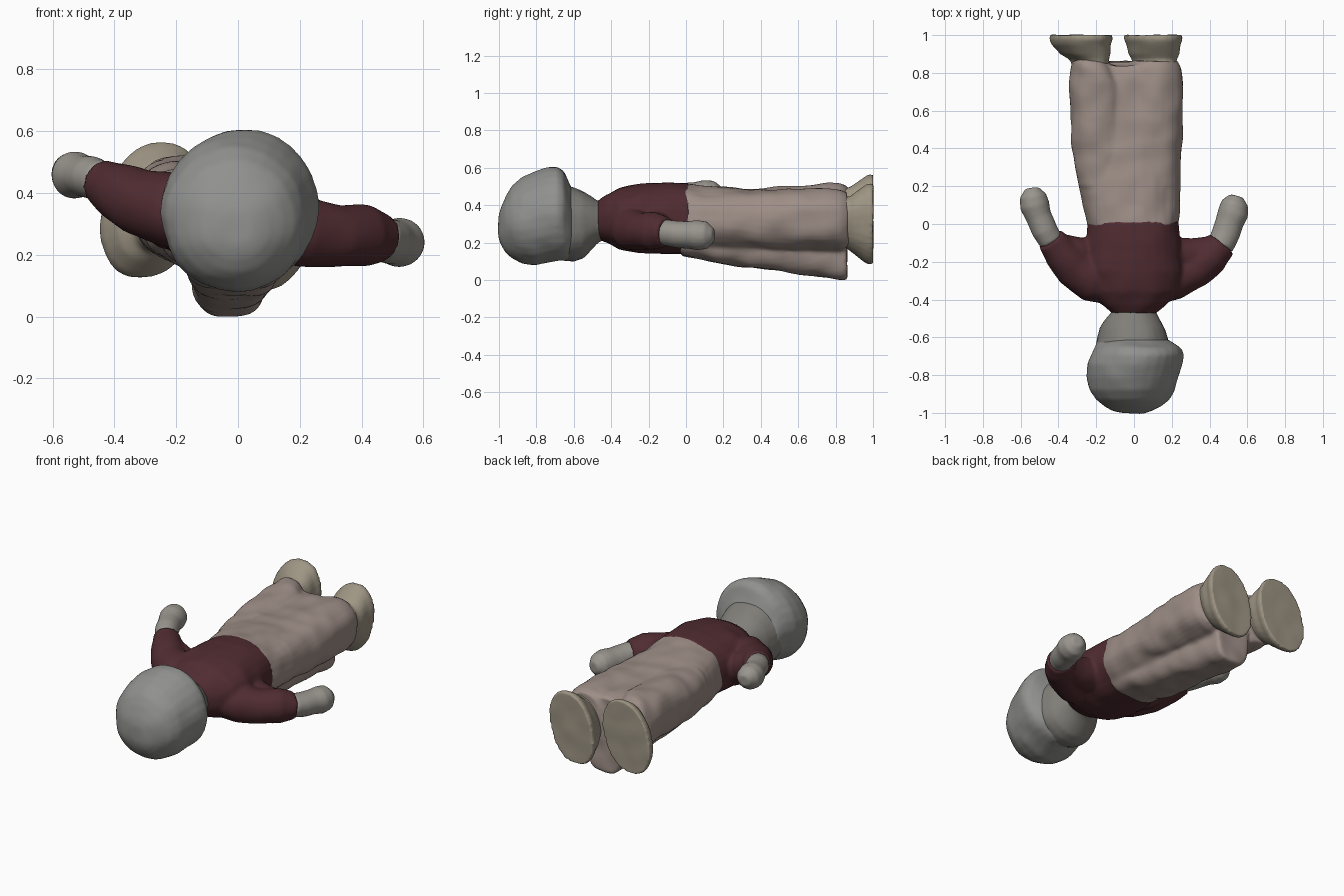
import bpy, bmesh, math
from mathutils import Vector, noise, bvhtree

if "Cube" in bpy.data.objects:
    bpy.data.objects.remove(bpy.data.objects["Cube"])

N = 28
PARTS = []


def mat(name, rgb):
    m = bpy.data.materials.new(name)
    m.diffuse_color = (*rgb, 1)
    m.use_nodes = True
    m.node_tree.nodes["Principled BSDF"].inputs["Base Color"].default_value = m.diffuse_color
    return m


MAROON = mat("maroon", (0.08, 0.025, 0.03))
CLOTH = mat("cloth", (0.34, 0.27, 0.24))
SHOE = mat("shoe", (0.34, 0.30, 0.23))
SKIN = mat("skin", (0.32, 0.30, 0.27))
FACE = mat("face", (0.22, 0.21, 0.19))
CAP = mat("cap", (0.28, 0.28, 0.27))


def skin_rings(bm, rings):
    """Bridge closed rings of points and cap both ends."""
    vr = [[bm.verts.new(p) for p in r] for r in rings]
    for a, b in zip(vr, vr[1:]):
        for i in range(N):
            j = (i + 1) % N
            bm.faces.new((a[i], a[j], b[j], b[i]))
    bm.faces.new(vr[0])
    bm.faces.new(vr[-1])


def loft(bm, sections, power=2.0, shear=0.0):
    """Sections along y: (y, x0, x1, z0, z1)."""
    rings = []
    for y, x0, x1, z0, z1 in sections:
        ring = []
        for i in range(N):
            t = 2 * math.pi * i / N
            c, s = math.cos(t), math.sin(t)
            u = math.copysign(abs(c) ** (2 / power), c)
            v = math.copysign(abs(s) ** (2 / power), s)
            ring.append(((x0 + x1) / 2 + u * (x1 - x0) / 2 + shear * v, y,
                         (z0 + z1) / 2 + v * (z1 - z0) / 2))
        rings.append(ring)
    skin_rings(bm, rings)


def tube(bm, path):
    """Path entries: (x, y, z, radius)."""
    pts = [Vector(p[:3]) for p in path]
    rings = []
    for k, p in enumerate(pts):
        d = (pts[min(k + 1, len(pts) - 1)] - pts[max(k - 1, 0)]).normalized()
        a = d.cross(Vector((0, 0, 1))).normalized()
        b = a.cross(d)
        rings.append([p + path[k][3] * (a * math.cos(2 * math.pi * i / N) + b * math.sin(2 * math.pi * i / N))
                      for i in range(N)])
    skin_rings(bm, rings)


def finish(name, bm, material, voxel=0.012, smooth=4, rough=0.006):
    """Fuse the part into one soft clay-like surface."""
    bmesh.ops.recalc_face_normals(bm, faces=bm.faces)
    me = bpy.data.meshes.new(name)
    bm.to_mesh(me)
    bm.free()
    ob = bpy.data.objects.new(name, me)
    bpy.context.collection.objects.link(ob)
    me.materials.append(material)
    rm = ob.modifiers.new("fuse", 'REMESH')
    rm.mode = 'VOXEL'
    rm.voxel_size = voxel
    sm = ob.modifiers.new("soften", 'SMOOTH')
    sm.factor = 0.5
    sm.iterations = smooth
    # bake, then add slight hand-made unevenness
    dg = bpy.context.evaluated_depsgraph_get()
    baked = bpy.data.meshes.new_from_object(ob.evaluated_get(dg))
    ob.modifiers.clear()
    ob.data = baked
    baked.name = name
    if not baked.materials:
        baked.materials.append(material)
    shifts = [v.normal * rough * noise.noise(v.co * 9) for v in baked.vertices]
    for v, s in zip(baked.vertices, shifts):
        v.co += s
        v.co.z = max(v.co.z, 0)
    for p in baked.polygons:
        p.use_smooth = True
    PARTS.append(ob)


# cap: tilted dome with a soft rim toward the face
bm = bmesh.new()
loft(bm, [(-1.003, -.06, .05, .23, .34), (-.99, -.115, .1, .185, .39), (-.965, -.16, .145, .145, .45),
          (-.93, -.205, .185, .115, .505), (-.88, -.235, .215, .087, .55), (-.81, -.25, .235, .077, .582),
          (-.74, -.245, .255, .095, .603), (-.69, -.225, .265, .105, .607), (-.655, -.21, .25, .105, .585),
          (-.625, -.2, .205, .1, .52), (-.605, -.18, .17, .115, .48)], 2.0)
finish("cap", bm, CAP)

# face tapering to the neck
bm = bmesh.new()
loft(bm, [(-.7, -.2, .18, .12, .5), (-.65, -.205, .19, .1, .51), (-.6, -.195, .18, .095, .495),
          (-.55, -.18, .165, .115, .475), (-.51, -.155, .14, .16, .45), (-.47, -.12, .115, .2, .42),
          (-.43, -.11, .11, .22, .42)], 2.15)
finish("face", bm, FACE)

# torso and sleeves fused together, with cloth webbing under the arms
bm = bmesh.new()
loft(bm, [(-.475, -.11, .11, .22, .42), (-.43, -.17, .17, .2, .455), (-.36, -.24, .235, .165, .49),
          (-.25, -.27, .26, .145, .515), (-.1, -.255, .245, .14, .525), (.02, -.245, .235, .14, .515)], 2.2)
for path in ([(-.12, -.31, .33, .12), (-.22, -.29, .345, .122), (-.32, -.225, .37, .11),
              (-.39, -.15, .405, .093), (-.445, -.08, .435, .075)],
             [(-.2, -.18, .31, .1), (-.32, -.15, .37, .085), (-.41, -.11, .41, .065)],
             [(.12, -.31, .29, .115), (.22, -.29, .27, .11), (.33, -.235, .26, .1),
              (.41, -.17, .262, .098), (.465, -.105, .255, .08)],
             [(.2, -.17, .28, .1), (.32, -.16, .265, .085), (.43, -.13, .26, .065)]):
    tube(bm, path)
finish("jacket", bm, MAROON)

# mitten hands
hands = {"left_hand": [(-.44, -.09, .435, .065), (-.475, -.03, .45, .07), (-.505, .04, .455, .068),
                       (-.525, .1, .458, .078), (-.535, .15, .46, .07), (-.54, .19, .46, .035)],
         "right_hand": [(.455, -.12, .255, .07), (.485, -.05, .245, .074), (.505, .01, .242, .074),
                        (.525, .06, .24, .08), (.535, .11, .24, .072), (.545, .15, .24, .035)]}
for name, path in hands.items():
    bm = bmesh.new()
    tube(bm, path)
    finish(name, bm, SKIN, 0.01, 3, 0.004)

# long robe over two legs, with a narrow tail hanging lower at the back
bm = bmesh.new()
loft(bm, [(-.03, -.24, .23, .14, .515), (.1, -.275, .24, .14, .505), (.35, -.315, .25, .145, .485),
          (.6, -.32, .245, .15, .48), (.77, -.315, .245, .16, .475), (.84, -.3, .235, .17, .465)], 2.3)
loft(bm, [(.2, -.29, -.02, .22, .47), (.45, -.335, -.03, .2, .495), (.75, -.34, -.06, .19, .52),
          (.83, -.335, -.11, .19, .515), (.865, -.325, -.14, .2, .5)], 2.3)
loft(bm, [(.2, -.05, .24, .18, .47), (.45, -.06, .258, .17, .48), (.75, -.06, .26, .16, .49),
          (.83, -.04, .25, .16, .485), (.865, -.01, .23, .18, .47)], 2.3)
loft(bm, [(-.02, -.18, .17, .13, .4), (.2, -.17, .15, .085, .36), (.5, -.16, .125, .045, .34),
          (.8, -.15, .09, .005, .34), (.86, -.145, .085, 0, .33)], 3.2)
finish("robe", bm, CLOTH, 0.012, 4, 0.01)

# flared feet with flat oval soles
for name, n0, n1, f0, f1, zb, zt in (("left_foot", -.33, -.14, -.44, -.12, .125, .565),
                                     ("right_foot", -.005, .22, -.045, .25, .08, .515)):
    bm = bmesh.new()
    loft(bm, [(.8, n0 + .02, n1 - .01, .22, .47), (.87, n0, n1, zb + .08, zt - .07),
              (.9, n0 * .5 + f0 * .5, n1 * .5 + f1 * .5, zb + .055, zt - .05),
              (.95, f0 + .01, f1 - .01, zb + .015, zt - .015),
              (.975, f0, f1, zb, zt), (1.0, f0, f1, zb, zt)], 2.2, 0.035)
    finish(name, bm, SHOE, 0.01, 3, 0.004)

# trim the surfaces buried inside neighbouring parts
dg = bpy.context.evaluated_depsgraph_get()
trees = {ob: bvhtree.BVHTree.FromObject(ob, dg) for ob in PARTS}
trimmed = []
for ob in PARTS:
    bm = bmesh.new()
    bm.from_mesh(ob.data)
    buried = set()
    for other in PARTS:
        if other is ob:
            continue
        for v in bm.verts:
            hit, normal, _, _ = trees[other].find_nearest(v.co, 0.3)
            if hit and (v.co - hit).dot(normal) < -0.008:
                buried.add(v)
    bmesh.ops.delete(bm, geom=[f for f in bm.faces if all(v in buried for v in f.verts)], context='FACES')
    trimmed.append((ob, bm))
for ob, bm in trimmed:
    bm.to_mesh(ob.data)
    bm.free()
